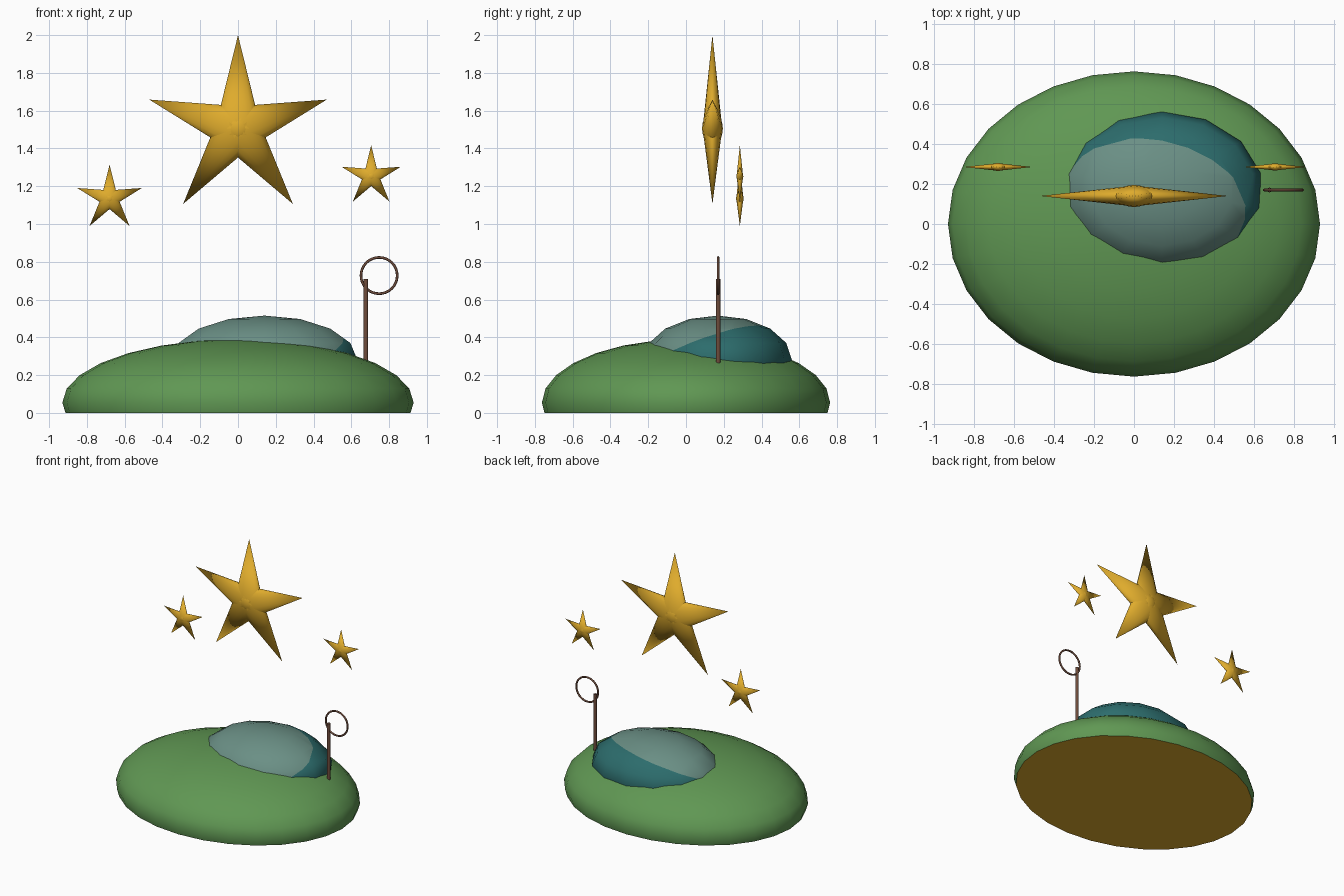
import bpy, bmesh, math
from mathutils import Matrix, Vector

cube = bpy.data.objects.get("Cube")
if cube:
    bpy.data.objects.remove(cube, do_unlink=True)


def material(name, srgb):
    rgb = [(c / 255) ** 2.2 for c in srgb]
    mat = bpy.data.materials.new(name)
    mat.use_nodes = True
    mat.diffuse_color = (*rgb, 1)
    mat.node_tree.nodes["Principled BSDF"].inputs["Base Color"].default_value = (*rgb, 1)
    return mat


GREEN = material("grass green", (96, 150, 84))
GOLD = material("gold", (222, 170, 48))
TEAL = material("deep teal", (48, 108, 108))
GREY = material("pale grey teal", (106, 142, 132))
BROWN = material("brown", (110, 77, 62))


def finish(name, bm, mats):
    mesh = bpy.data.meshes.new(name)
    bm.to_mesh(mesh)
    bm.free()
    for mat in mats:
        mesh.materials.append(mat)
    obj = bpy.data.objects.new(name, mesh)
    bpy.context.scene.collection.objects.link(obj)
    return obj


def ellipsoid(bm, centre, radii, segments, rings):
    matrix = Matrix.Translation(centre) @ Matrix.Diagonal((*radii, 1))
    bmesh.ops.create_uvsphere(bm, u_segments=segments, v_segments=rings, radius=1, matrix=matrix)


def smooth(bm):
    for face in bm.faces:
        face.smooth = True


def everything(bm):
    return bm.verts[:] + bm.edges[:] + bm.faces[:]


# Grassy hill, cut level at the ground, with a gold underside
bm = bmesh.new()
ellipsoid(bm, (0, 0, 0.054), (0.93, 0.763, 0.336), 28, 14)
smooth(bm)
cut = bmesh.ops.bisect_plane(bm, geom=everything(bm), plane_co=(0, 0, 0),
                             plane_no=(0, 0, 1), clear_inner=True)
rim = [e for e in cut["geom_cut"] if isinstance(e, bmesh.types.BMEdge)]
base = bmesh.ops.contextual_create(bm, geom=rim, mat_nr=1)["faces"]
for face in base:
    face.smooth = False
    face.material_index = 1
for edge in rim:
    edge.smooth = False
bmesh.ops.recalc_face_normals(bm, faces=bm.faces[:])
finish("hill", bm, [GREEN, GOLD])

# Dome on the hill, split into two colours along a tilted plane
bm = bmesh.new()
ellipsoid(bm, (0.14, 0.168, 0.28), (0.505, 0.393, 0.235), 14, 8)
smooth(bm)
point, normal = Vector((0, 0, 0.281)), Vector((-0.146, -0.374, 1)).normalized()
bmesh.ops.bisect_plane(bm, geom=everything(bm), plane_co=point, plane_no=normal)
for face in bm.faces:
    face.material_index = int((face.calc_center_median() - point).dot(normal) > 0)
finish("dome", bm, [TEAL, GREY])


# Stars: five flattened cones around a small central boss
def star(name, centre, size):
    bm = bmesh.new()
    place = Matrix.Translation(centre) @ Matrix.Diagonal((size, size, size, 1))
    for i in range(5):
        arm = (place @ Matrix.Rotation(math.tau * i / 5, 4, "Y")
               @ Matrix.Diagonal((1, 0.43, 1, 1)) @ Matrix.Translation((0, 0, 0.5)))
        bmesh.ops.create_cone(bm, segments=16, radius1=0.245, radius2=0, depth=1,
                              cap_ends=False, matrix=arm)
    ellipsoid(bm, centre, (0.17 * size, 0.112 * size, 0.17 * size), 16, 8)
    smooth(bm)
    finish(name, bm, [GOLD])


star("large_star", (0, 0.14, 1.506), 0.494)
star("right_small_star", (-0.68, 0.285, 1.135), 0.18)
star("left_small_star", (0.705, 0.285, 1.252), 0.165)

# Post
bm = bmesh.new()
bmesh.ops.create_cone(bm, segments=12, radius1=0.012, radius2=0.012, depth=0.45,
                      cap_ends=True, matrix=Matrix.Translation((0.677, 0.17, 0.485)))
for face in bm.faces:
    face.smooth = len(face.verts) == 4
for edge in bm.edges:
    edge.smooth = all(f.smooth for f in edge.link_faces)
finish("post", bm, [BROWN])

# Hoop at the top of the post
bpy.ops.mesh.primitive_torus_add(major_segments=32, minor_segments=8, major_radius=0.096,
                                 minor_radius=0.007, location=(0.747, 0.17, 0.727),
                                 rotation=(math.pi / 2, 0, 0))
hoop = bpy.context.object
hoop.name = "hoop"
hoop.data.materials.append(BROWN)
bpy.ops.object.shade_smooth()
